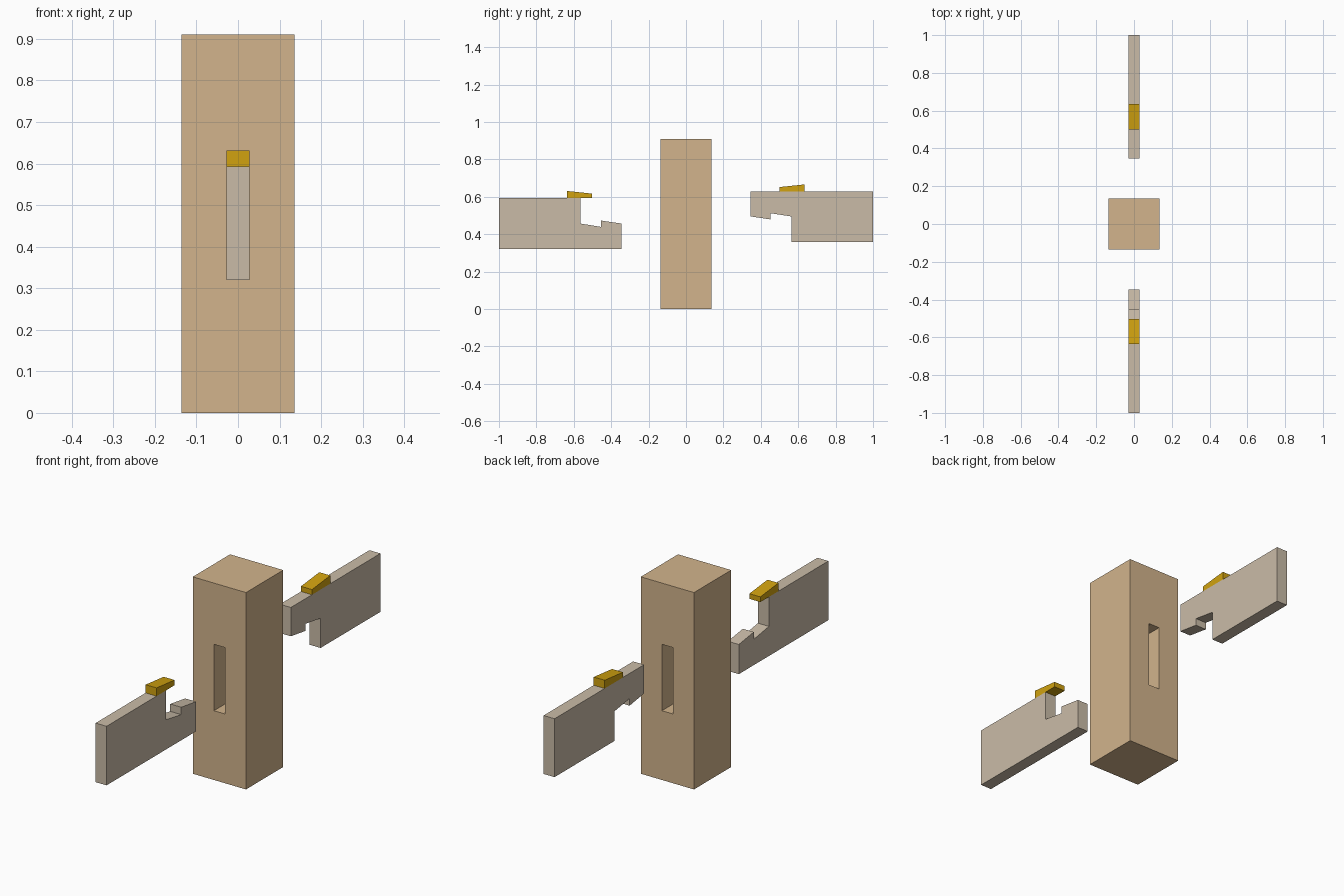
import bpy
import bmesh

HALF = 0.028  # half thickness of the rails and the slot

if "Cube" in bpy.data.objects:
    bpy.data.objects.remove(bpy.data.objects["Cube"], do_unlink=True)


def make_material(name, r, g, b):
    mat = bpy.data.materials.new(name)
    mat.use_nodes = True
    mat.diffuse_color = (r, g, b, 1)
    mat.node_tree.nodes["Principled BSDF"].inputs["Base Color"].default_value = (r, g, b, 1)
    return mat


tan_wood = make_material("tan wood", 0.645, 0.456, 0.262)
grey_wood = make_material("grey wood", 0.59, 0.50, 0.39)
golden_wood = make_material("golden wood", 0.638, 0.361, 0.005)


def extrude_profile(name, points, half_width, mat):
    """Extrude a side profile of (y, z) points along x."""
    bm = bmesh.new()
    face = bm.faces.new([bm.verts.new((-half_width, y, z)) for y, z in points])
    moved = bmesh.ops.extrude_face_region(bm, geom=[face])["geom"]
    verts = [v for v in moved if isinstance(v, bmesh.types.BMVert)]
    bmesh.ops.translate(bm, verts=verts, vec=(2 * half_width, 0, 0))
    bmesh.ops.recalc_face_normals(bm, faces=bm.faces)
    mesh = bpy.data.meshes.new(name)
    bm.to_mesh(mesh)
    bm.free()
    mesh.materials.append(mat)
    obj = bpy.data.objects.new(name, mesh)
    bpy.context.collection.objects.link(obj)
    return obj


def box_profile(y, z0, z1):
    return [(-y, z0), (y, z0), (y, z1), (-y, z1)]


# Square post with a slot cut through from front to back
post = extrude_profile("post", box_profile(0.136, 0, 0.91), 0.136, tan_wood)
cutter = extrude_profile("slot_cutter", box_profile(0.3, 0.32, 0.627), HALF, tan_wood)
cutter.hide_render = True
cut = post.modifiers.new("slot", 'BOOLEAN')
cut.operation = 'DIFFERENCE'
cut.solver = 'EXACT'
cut.object = cutter
bpy.context.view_layer.objects.active = post
bpy.ops.object.modifier_apply(modifier=cut.name)
bpy.data.objects.remove(cutter, do_unlink=True)

# Front rail: hooked tongue along the bottom
extrude_profile("front_rail", [
    (-1, 0.32), (-0.346, 0.32), (-0.346, 0.457), (-0.455, 0.473),
    (-0.455, 0.439), (-0.565, 0.457), (-0.565, 0.593), (-1, 0.593)], HALF, grey_wood)

# Rear rail: matching hooked tongue along the top
extrude_profile("rear_rail", [
    (1, 0.628), (0.346, 0.628), (0.346, 0.495), (0.452, 0.479),
    (0.452, 0.512), (0.563, 0.495), (0.563, 0.358), (1, 0.358)], HALF, grey_wood)

# Tapered locking wedges resting on the rails
extrude_profile("front_wedge", [
    (-0.635, 0.593), (-0.503, 0.593), (-0.503, 0.617), (-0.635, 0.631)], HALF, golden_wood)
extrude_profile("rear_wedge", [
    (0.5, 0.628), (0.634, 0.628), (0.634, 0.666), (0.5, 0.652)], HALF, golden_wood)
